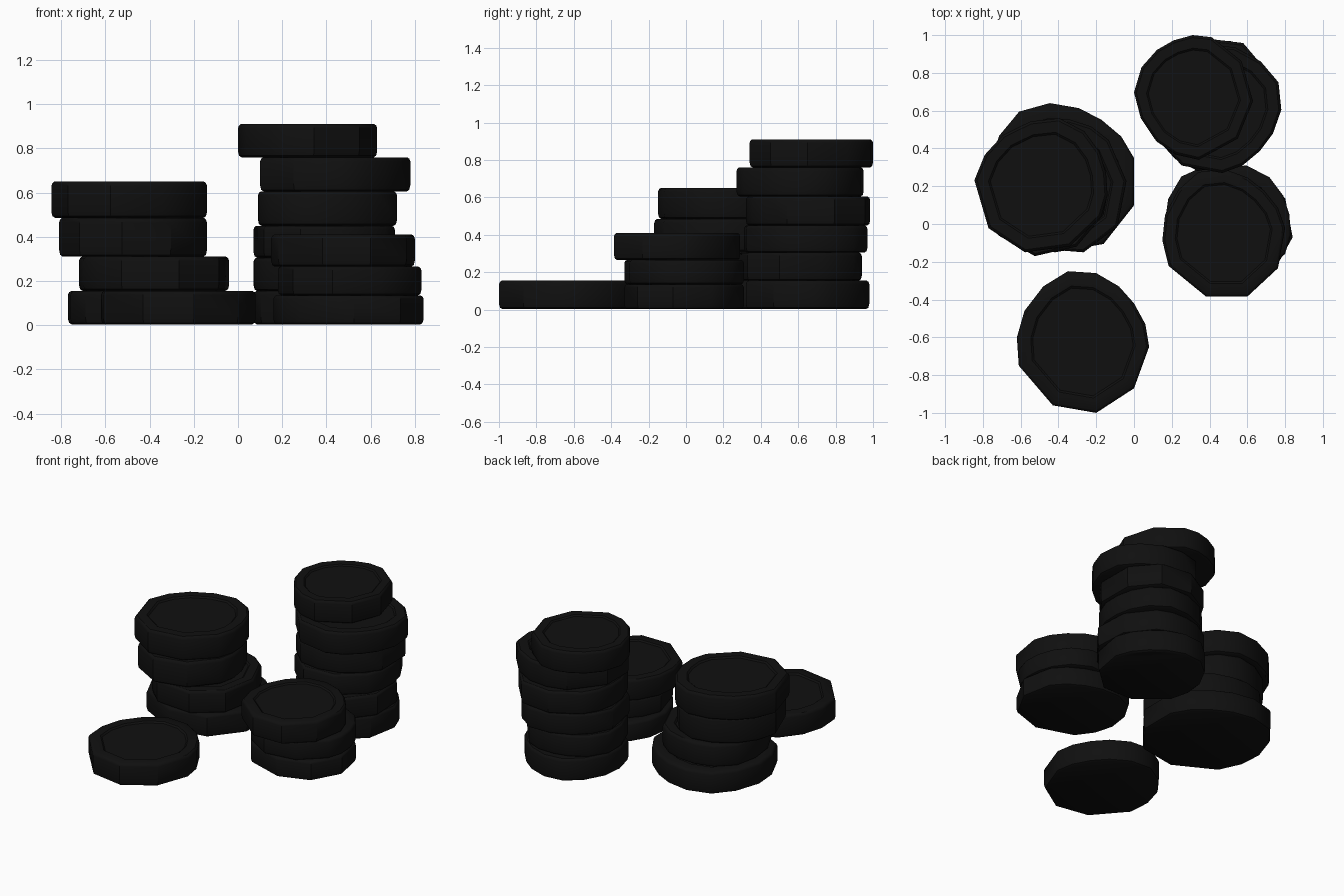
import bpy, bmesh, math
from mathutils import Vector, Matrix

if "Cube" in bpy.data.objects:
    bpy.data.objects.remove(bpy.data.objects["Cube"])

# dark metal
mat = bpy.data.materials.new("dark_metal")
mat.diffuse_color = (0.005, 0.005, 0.005, 1)
mat.use_nodes = True
mat.node_tree.nodes["Principled BSDF"].inputs["Base Color"].default_value = mat.diffuse_color

# hand-struck uneven coin outline, around the origin
OUTLINE = [(-.08, .37), (.07, .36), (.19, .29), (.27, .20), (.33, .09), (.35, -.03),
           (.27, -.25), (.07, -.38), (-.16, -.34), (-.34, -.13), (-.35, .02),
           (-.31, .16), (-.21, .29)]
# side profile: (scale of outline, fraction of height)
PROFILE = [(.95, 0), (.985, .05), (1, .18), (1, .88), (.985, .96), (.96, 1), (.79, 1), (.76, .94)]


def fitted_outline(x0, x1, y0, y1, turn):
    """Turn the outline, then fit it to the given extents."""
    pts = [Matrix.Rotation(math.radians(turn), 2) @ Vector(p) for p in OUTLINE]
    xs, ys = [p.x for p in pts], [p.y for p in pts]
    w, d = max(xs) - min(xs), max(ys) - min(ys)
    return [Vector(((p.x - min(xs)) / w * (x1 - x0) + x0,
                    (p.y - min(ys)) / d * (y1 - y0) + y0)) for p in pts]


def coin(name, x0, x1, y0, y1, z0, z1, turn):
    pts = fitted_outline(x0, x1, y0, y1, turn)
    c = Vector(((x0 + x1) / 2, (y0 + y1) / 2))
    bm = bmesh.new()
    rings = []
    for s, t in PROFILE:
        rings.append([bm.verts.new((*((p - c) * s), t * (z1 - z0))) for p in pts])
    n = len(pts)
    for a, b in zip(rings, rings[1:]):
        for i in range(n):
            j = (i + 1) % n
            bm.faces.new((a[i], a[j], b[j], b[i]))
    bm.faces.new(rings[0])
    bm.faces.new(rings[-1])
    bmesh.ops.recalc_face_normals(bm, faces=bm.faces)
    me = bpy.data.meshes.new(name)
    bm.to_mesh(me)
    bm.free()
    me.materials.append(mat)
    ob = bpy.data.objects.new(name, me)
    ob.location = (c.x, c.y, z0)
    bpy.context.collection.objects.link(ob)
    bpy.ops.object.select_all(action='DESELECT')
    ob.select_set(True)
    bpy.context.view_layer.objects.active = ob
    bpy.ops.object.shade_smooth_by_angle(angle=math.radians(35))


# each stack from the bottom up: x0, x1, y0, y1, top z, turn
STACKS = {
    "tall_stack_coin": [
        (.07, .72, .32, .98, .155, 10), (.07, .71, .28, .94, .305, 60),
        (.07, .71, .31, .97, .45, -30), (.09, .72, .32, .985, .605, 140),
        (.10, .78, .27, .95, .76, -80), (0, .63, .34, 1.0, .91, 75)],
    "left_stack_coin": [
        (-.77, 0, -.15, .64, .155, 20), (-.72, -.04, -.15, .56, .31, 45),
        (-.81, -.14, -.17, .54, .485, -20), (-.845, -.14, -.15, .56, .65, -25)],
    "right_stack_coin": [
        (.16, .84, -.33, .31, .135, 30), (.18, .83, -.33, .31, .265, -25),
        (.15, .80, -.385, .29, .41, 10)],
    "lone_coin": [(-.62, .08, -1.0, -.25, .155, 0)],
}
for name, coins in STACKS.items():
    z = 0.003
    for k, (x0, x1, y0, y1, top, turn) in enumerate(coins):
        coin(f"{name}_{k + 1}", x0, x1, y0, y1, z, top, turn)
        z = top
